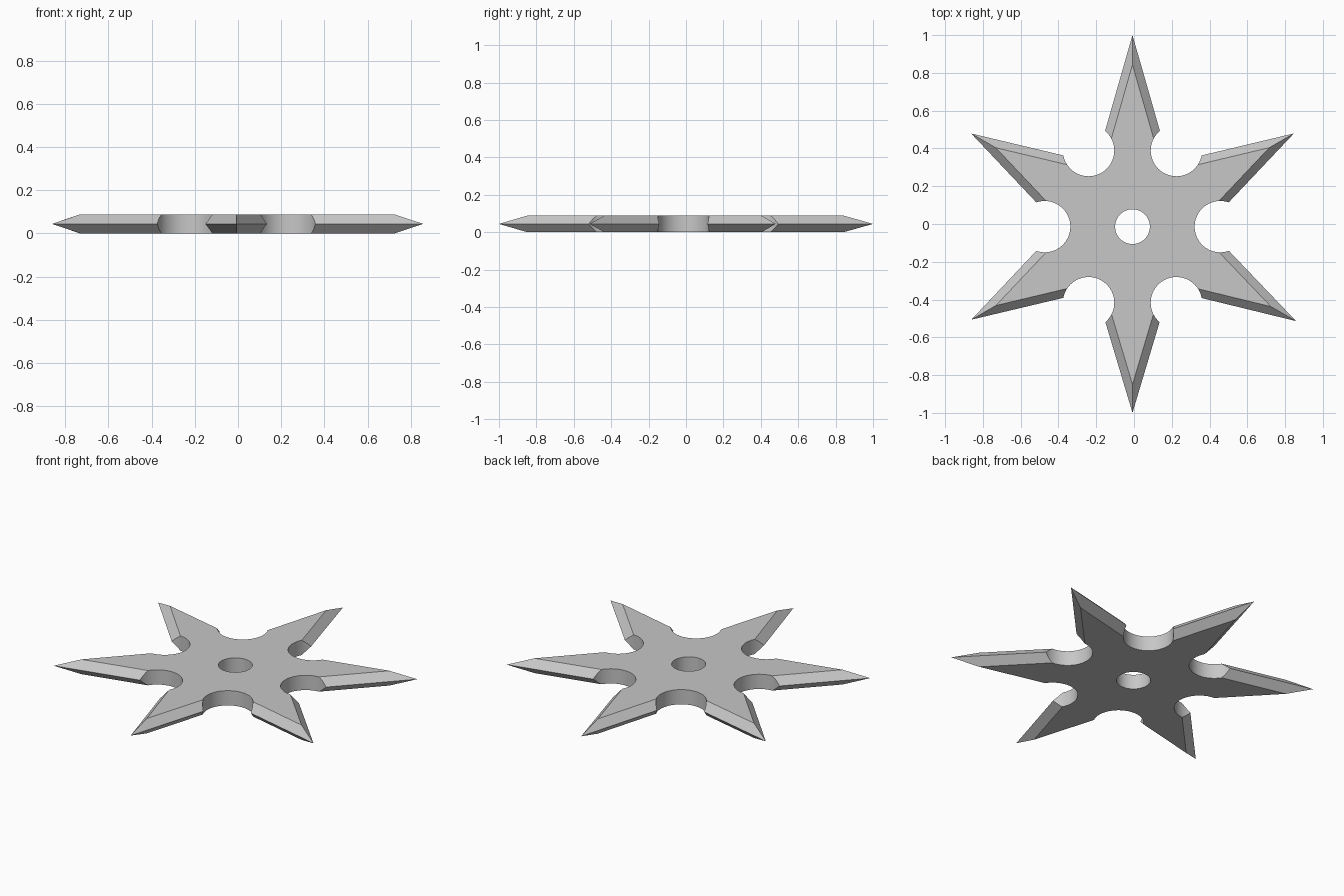
import bpy
import bmesh
from math import radians
from mathutils import Matrix, Vector

cube = bpy.data.objects.get("Cube")
if cube:
    bpy.data.objects.remove(cube, do_unlink=True)

HEIGHT = 0.088
BEVEL = 0.043
HUB = Vector((-0.008, -0.014))
BLADE_LENGTHS = (1.014, 0.986, 0.985, 0.986, 1.0, 0.987)  # from +y, anticlockwise
VALLEY = 0.388
NOTCH_DISTANCE, NOTCH_RADIUS = 0.465, 0.136
HOLE_RADIUS = 0.092

steel = bpy.data.materials.new("steel grey")
steel.use_nodes = True
grey = (0.57, 0.57, 0.57, 1)
steel.diffuse_color = grey
steel.node_tree.nodes["Principled BSDF"].inputs["Base Color"].default_value = grey


def polar(radius, degrees):
    """Point around the hub, measured anticlockwise from +y."""
    return HUB + Matrix.Rotation(radians(degrees), 2) @ Vector((0, radius))


def inset(points, distance):
    """Offset an anticlockwise outline inwards with mitred corners."""
    result = []
    for i, p in enumerate(points):
        before = (p - points[i - 1]).normalized()
        after = (points[(i + 1) % len(points)] - p).normalized()
        n1 = Vector((-before.y, before.x))
        n2 = Vector((-after.y, after.x))
        result.append(p + (n1 + n2) * distance / (1 + n1.dot(n2)))
    return result


def make_object(name, bm):
    bmesh.ops.recalc_face_normals(bm, faces=bm.faces)
    mesh = bpy.data.meshes.new(name)
    bm.to_mesh(mesh)
    bm.free()
    mesh.materials.append(steel)
    obj = bpy.data.objects.new(name, mesh)
    bpy.context.collection.objects.link(obj)
    return obj


# Star plate: sharp middle outline between two smaller flat faces
outline = []
for i, length in enumerate(BLADE_LENGTHS):
    outline += [polar(length, 60 * i), polar(VALLEY, 60 * i + 30)]
flat = inset(outline, BEVEL)

bm = bmesh.new()
rings = [[bm.verts.new((p.x, p.y, z)) for p in points]
         for points, z in ((flat, 0), (outline, HEIGHT / 2), (flat, HEIGHT))]
for low, high in zip(rings, rings[1:]):
    for i in range(len(low)):
        j = (i + 1) % len(low)
        bm.faces.new((low[i], low[j], high[j], high[i]))
bm.faces.new(rings[0][::-1])
bm.faces.new(rings[-1])
star = make_object("throwing_star", bm)

# Cutters: round notches between the blades and the centre hole
bm = bmesh.new()
holes = [(polar(NOTCH_DISTANCE, 60 * i + 30), NOTCH_RADIUS) for i in range(6)]
holes.append((HUB, HOLE_RADIUS))
for centre, radius in holes:
    bmesh.ops.create_cone(bm, cap_ends=True, segments=64, radius1=radius,
                          radius2=radius, depth=HEIGHT * 3,
                          matrix=Matrix.Translation((centre.x, centre.y, HEIGHT / 2)))
cutter = make_object("hole_cutter", bm)
cutter.hide_render = True

cut = star.modifiers.new("holes", 'BOOLEAN')
cut.operation = 'DIFFERENCE'
cut.solver = 'EXACT'
cut.object = cutter

bpy.ops.object.select_all(action='DESELECT')
star.select_set(True)
bpy.context.view_layer.objects.active = star
bpy.ops.object.modifier_apply(modifier=cut.name)
bpy.data.objects.remove(cutter, do_unlink=True)

# Smooth round walls, crisp blade edges
bpy.ops.object.shade_smooth_by_angle(angle=radians(25))
